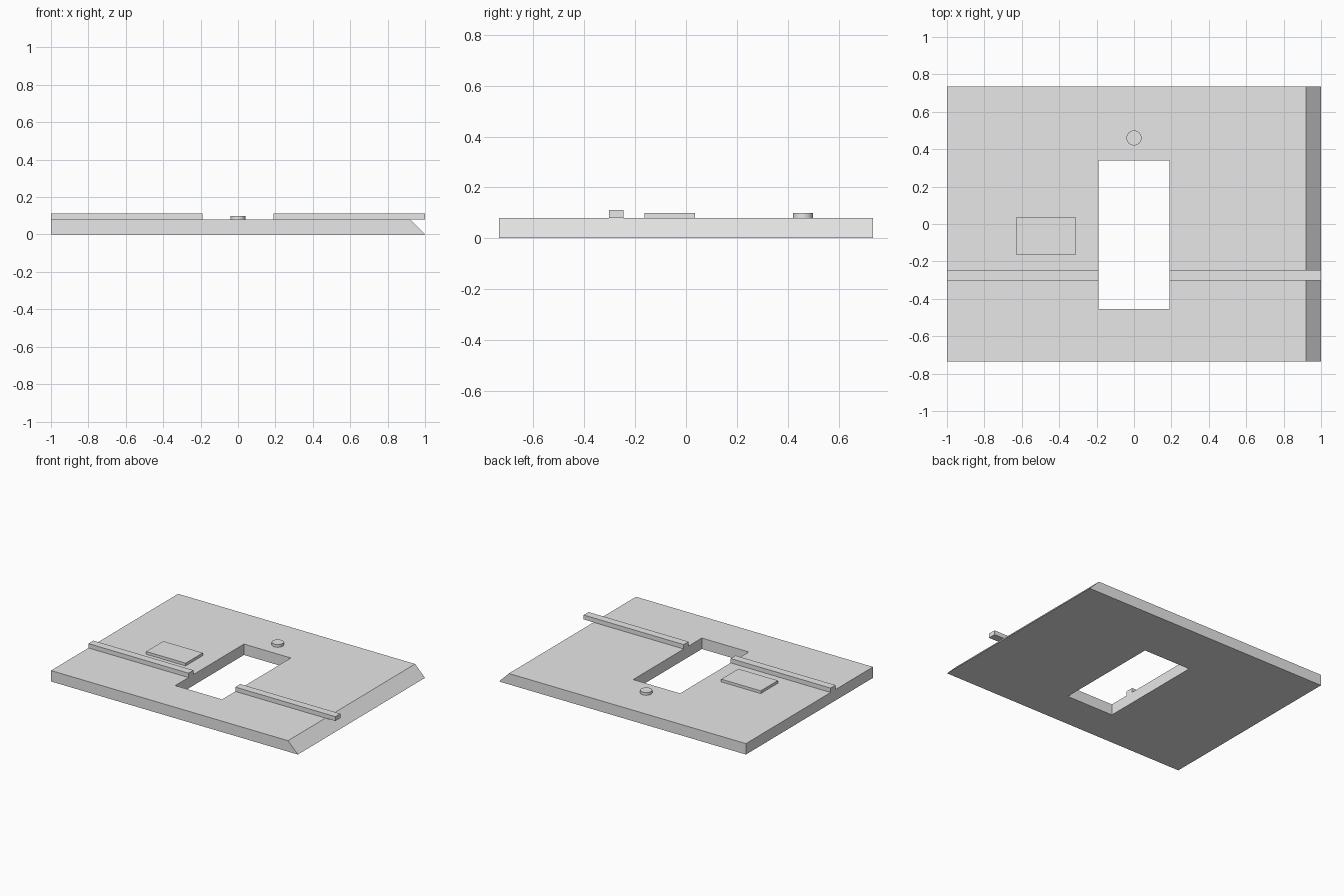
import bpy
import bmesh

cube = bpy.data.objects.get("Cube")
if cube:
    bpy.data.objects.remove(cube, do_unlink=True)

# Single grey finish
grey = bpy.data.materials.new("light_grey")
grey.use_nodes = True
colour = (0.8, 0.8, 0.8, 1)
grey.diffuse_color = colour
grey.node_tree.nodes["Principled BSDF"].inputs["Base Color"].default_value = colour

PLATE_TOP = 0.08
RAIL_TOP = 0.112
PAD_TOP = 0.1
HALF_DEPTH = 0.735
HOLE_X, HOLE_FRONT, HOLE_BACK = 0.19, -0.455, 0.34


def finish(name, bm):
    bmesh.ops.recalc_face_normals(bm, faces=bm.faces)
    mesh = bpy.data.meshes.new(name)
    bm.to_mesh(mesh)
    bm.free()
    mesh.materials.append(grey)
    obj = bpy.data.objects.new(name, mesh)
    bpy.context.collection.objects.link(obj)
    return obj


def box(name, low, high):
    bm = bmesh.new()
    bmesh.ops.create_cube(bm, size=1)
    for v in bm.verts:
        v.co = [(a + b) / 2 + c * (b - a) for a, b, c in zip(low, high, v.co)]
    return finish(name, bm)


# Base plate: side profile with one bevelled end, extruded along y
bm = bmesh.new()
profile = [(-1, 0), (1, 0), (0.92, PLATE_TOP), (-1, PLATE_TOP)]
face = bm.faces.new([bm.verts.new((x, -HALF_DEPTH, z)) for x, z in profile])
extruded = bmesh.ops.extrude_face_region(bm, geom=[face])["geom"]
moved = [g for g in extruded if isinstance(g, bmesh.types.BMVert)]
bmesh.ops.translate(bm, verts=moved, vec=(0, 2 * HALF_DEPTH, 0))
plate = finish("base_plate", bm)

# Rectangular window cut through the plate
cutter = box("window_cutter", (-HOLE_X, HOLE_FRONT, -0.1), (HOLE_X, HOLE_BACK, 0.2))
cutter.hide_render = True
cutter.hide_viewport = True
cut = plate.modifiers.new("window", "BOOLEAN")
cut.operation = "DIFFERENCE"
cut.solver = "EXACT"
cut.object = cutter
bpy.context.view_layer.update()
cut_mesh = bpy.data.meshes.new_from_object(
    plate.evaluated_get(bpy.context.evaluated_depsgraph_get()))
plate.modifiers.clear()
plate.data = cut_mesh
bpy.data.objects.remove(cutter, do_unlink=True)

# Rails on either side of the window, the left one overhanging the bevel
for name, x0, x1 in (("right_rail", -1, -HOLE_X), ("left_rail", HOLE_X, 1)):
    box(name, (x0, -0.302, PLATE_TOP), (x1, -0.245, RAIL_TOP))

# Raised rectangular pad
box("raised_pad", (-0.63, -0.163, PLATE_TOP), (-0.31, 0.035, PAD_TOP))

# Round button behind the window
bpy.ops.mesh.primitive_cylinder_add(
    vertices=48, radius=0.04, depth=PAD_TOP - PLATE_TOP,
    location=(0, 0.46, (PAD_TOP + PLATE_TOP) / 2))
button = bpy.context.object
button.name = "round_button"
button.data.materials.append(grey)
bpy.ops.object.shade_smooth_by_angle()
